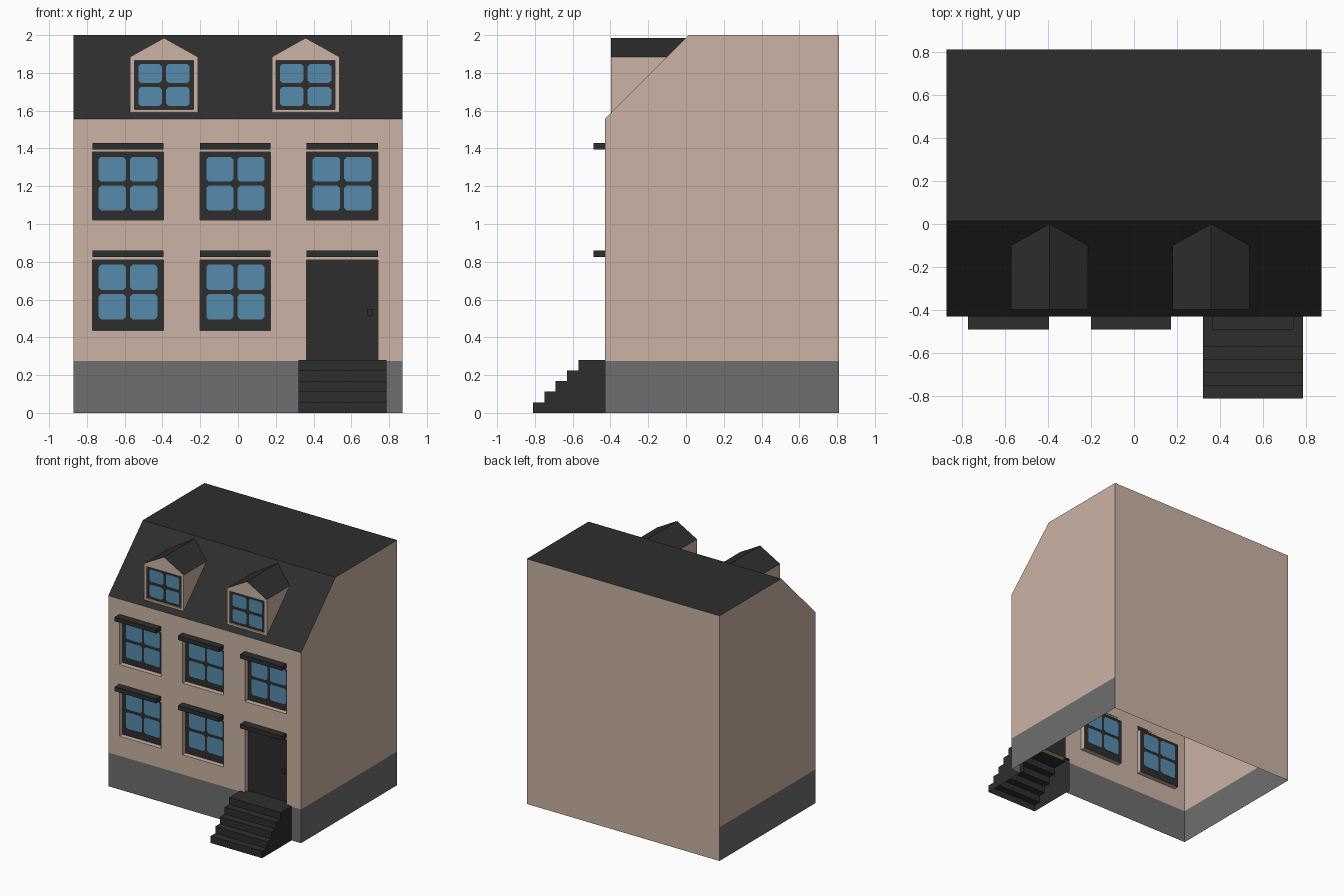
import bpy, bmesh

if "Cube" in bpy.data.objects:
    bpy.data.objects.remove(bpy.data.objects["Cube"])


def material(name, rgb):
    m = bpy.data.materials.new(name)
    m.diffuse_color = (*rgb, 1)
    m.use_nodes = True
    m.node_tree.nodes["Principled BSDF"].inputs["Base Color"].default_value = m.diffuse_color
    return m


TAN = material("tan wall", (0.60, 0.45, 0.37))
GREY = material("grey plinth", (0.158, 0.158, 0.158))
DARK = material("charcoal", (0.027, 0.027, 0.027))
BLUE = material("blue glass", (0.09, 0.26, 0.42))

YF, YB, YIN = -0.43, 0.81, -0.39      # front wall, back wall, recessed plane
W, EAVE, BREAK, TOP, PLINTH = 0.87, 1.555, 0.015, 2.0, 0.275


def build(name, faces, mats, recalc=False):
    """faces: list of (points, material index)"""
    bm = bmesh.new()
    for pts, mi in faces:
        bm.faces.new([bm.verts.new(p) for p in pts]).material_index = mi
    bmesh.ops.remove_doubles(bm, verts=bm.verts, dist=1e-5)
    if recalc:
        bmesh.ops.recalc_face_normals(bm, faces=bm.faces)
    me = bpy.data.meshes.new(name)
    bm.to_mesh(me)
    bm.free()
    for m in mats:
        me.materials.append(m)
    ob = bpy.data.objects.new(name, me)
    bpy.context.collection.objects.link(ob)
    return ob


def front_quad(x0, x1, z0, z1, y):
    return [(x0, y, z0), (x1, y, z0), (x1, y, z1), (x0, y, z1)]


def prism(name, outline, y0, y1, mat):
    """Extrude an x-z outline along y."""
    n = len(outline)
    a = [(x, y0, z) for x, z in outline]
    b = [(x, y1, z) for x, z in outline]
    faces = [(a, 0), (b[::-1], 0)]
    faces += [([a[i], a[(i + 1) % n], b[(i + 1) % n], b[i]], 0) for i in range(n)]
    return build(name, faces, [mat], True)


def box(name, x0, x1, y0, y1, z0, z1, mat):
    return prism(name, [(x0, z0), (x1, z0), (x1, z1), (x0, z1)], y0, y1, mat)


def pierced_wall(x0, x1, z0, z1, y, holes):
    """Front-facing wall cells, leaving out the openings."""
    xs = sorted({x0, x1, *[v for h in holes for v in h[:2]]})
    zs = sorted({z0, z1, *[v for h in holes for v in h[2:]]} |
                ({PLINTH} if z0 < PLINTH else set()))
    faces = []
    for a, b in zip(xs, xs[1:]):
        for c, d in zip(zs, zs[1:]):
            cx, cz = (a + b) / 2, (c + d) / 2
            if not any(h[0] < cx < h[1] and h[2] < cz < h[3] for h in holes):
                faces.append((front_quad(a, b, c, d, y), 1 if cz < PLINTH else 0))
    return faces


def reveal(hole, y0, y1):
    """Jambs lining an opening."""
    x0, x1, z0, z1 = hole
    ring = [(x0, z0), (x0, z1), (x1, z1), (x1, z0)]
    return [([(a[0], y0, a[1]), (b[0], y0, b[1]), (b[0], y1, b[1]), (a[0], y1, a[1])], 0)
            for a, b in zip(ring, ring[1:] + ring[:1])]


def window(name, hole, y, side, bottom, top):
    """Dark frame panel with four panes with clipped corners."""
    x0, x1, z0, z1 = hole
    build(name + "_frame", [(front_quad(*hole, y), 0)], [DARK])
    cx, cz = (x0 + x1) / 2, (z0 + bottom + z1 - top) / 2
    g, c = 0.011, 0.013
    for i, (a, b) in enumerate([(x0 + side, cx - g), (cx + g, x1 - side)]):
        for j, (d, e) in enumerate([(z0 + bottom, cz - g), (cz + g, z1 - top)]):
            outline = [(a + c, d), (b - c, d), (b, d + c), (b, e - c),
                       (b - c, e), (a + c, e), (a, e - c), (a, d + c)]
            prism(f"{name}_pane_{i}{j}", outline, y - 0.003, y + 0.003, BLUE)


# Openings in the front wall
columns = [(-0.77, -0.395), (-0.2, 0.172), (0.363, 0.74)]
windows = [(*c, 1.02, 1.38) for c in columns] + [(*c, 0.435, 0.81) for c in columns[:2]]
door = (*columns[2], PLINTH, 0.81)
stair_gap = (0.32, 0.785, 0.0, PLINTH)

# House walls: open-bottomed shell with grey plinth on front and sides
faces = pierced_wall(-W, W, 0, EAVE, YF, windows + [door, stair_gap])
for h in windows + [door]:
    faces += reveal(h, YF, YIN)
for s in (1, -1):
    low = [(s * W, YF, 0), (s * W, YB, 0), (s * W, YB, PLINTH), (s * W, YF, PLINTH)]
    high = [(s * W, YF, PLINTH), (s * W, YB, PLINTH), (s * W, YB, TOP),
            (s * W, BREAK, TOP), (s * W, YF, EAVE)]
    faces += [(low[::s], 1), (high[::s], 0)]
faces.append((front_quad(-W, W, 0, TOP, YB)[::-1], 0))
build("house_walls", faces, [TAN, GREY])

# Roof: front slope and flat top
build("roof", [
    ([(-W, YF, EAVE), (W, YF, EAVE), (W, BREAK, TOP), (-W, BREAK, TOP)], 0),
    ([(-W, BREAK, TOP), (W, BREAK, TOP), (W, YB, TOP), (-W, YB, TOP)], 0)], [DARK])

# Windows, door and lintels
for i, h in enumerate(windows):
    window(f"window_{i}", h, YIN, 0.032, 0.06 if h[2] < 1 else 0.052, 0.025)
build("door", [(front_quad(*door, YIN), 0)], [DARK])
box("door_handle", 0.682, 0.714, YIN - 0.025, YIN, 0.515, 0.547, DARK)
for i, h in enumerate(windows + [door]):
    box(f"lintel_{i}", h[0], h[1], -0.49, YF, h[3] + 0.015, h[3] + 0.05, DARK)

# Front steps: stepped profile, open underneath
n, rise = 5, 0.056
profile = [(-0.81, 0)]
for k in range(n):
    profile.append((-0.81 + 0.06 * k, rise * (k + 1)))
    profile.append((-0.81 + 0.06 * (k + 1) if k < n - 1 else YIN, rise * (k + 1)))
sx0, sx1 = stair_gap[:2]
faces = [([(sx0, a[0], a[1]), (sx1, a[0], a[1]), (sx1, b[0], b[1]), (sx0, b[0], b[1])], 0)
         for a, b in zip(profile, profile[1:])]
outline = profile + [(YIN, 0)]
faces.append(([(sx0, *p) for p in outline], 0))
faces.append(([(sx1, *p) for p in outline[::-1]], 0))
build("front_steps", faces, [DARK])

# Dormers running back into the roof slope
slope = (BREAK - YF) / (TOP - EAVE)


def slope_y(z):
    return YF + (z - EAVE) * slope


zb, ze, za, yd = 1.588, 1.885, 1.985, -0.396
for i, cx in enumerate((-0.392, 0.358)):
    x0, x1 = cx - 0.179, cx + 0.179
    hole = (cx - 0.156, cx + 0.156, 1.605, 1.865)
    faces = pierced_wall(x0, x1, zb, ze, yd, [hole]) + reveal(hole, yd, yd + 0.02)
    faces.append(([(x0, yd, ze), (x1, yd, ze), (cx, yd, za)], 0))
    faces.append(([(x1, yd, zb), (x1, slope_y(ze), ze), (x1, yd, ze)], 0))
    faces.append(([(x0, yd, zb), (x0, yd, ze), (x0, slope_y(ze), ze)], 0))
    build(f"dormer_{i}", faces, [TAN, GREY])
    apex = [(cx, yd, za), (cx, slope_y(za), za)]
    build(f"dormer_roof_{i}", [
        ([(x1, yd, ze), (x1, slope_y(ze), ze), apex[1], apex[0]], 0),
        ([(x0, slope_y(ze), ze), (x0, yd, ze), apex[0], apex[1]], 0)], [DARK])
    window(f"dormer_window_{i}", hole, yd + 0.012, 0.02, 0.02, 0.018)
